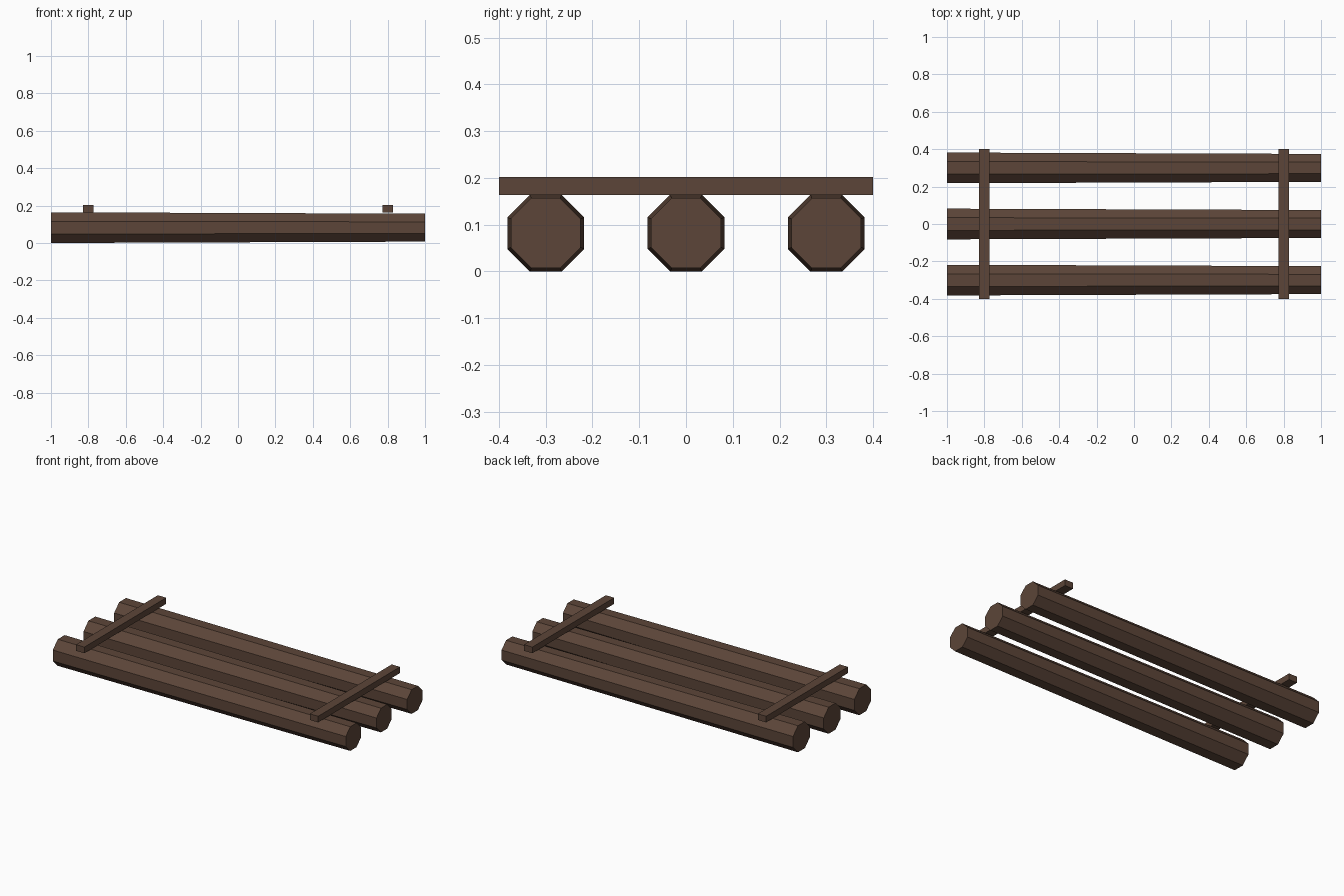
import bpy
import bmesh
from math import radians, cos
from mathutils import Matrix

if "Cube" in bpy.data.objects:
    bpy.data.objects.remove(bpy.data.objects["Cube"], do_unlink=True)

wood = bpy.data.materials.new("dark brown wood")
wood.use_nodes = True
wood.diffuse_color = (0.107, 0.06, 0.04, 1)
wood.node_tree.nodes["Principled BSDF"].inputs["Base Color"].default_value = wood.diffuse_color

LOG_HALF = 0.082      # half height of the thick log end
TAPER = 0.91          # thin end relative to thick end
BAR_HEIGHT = 0.038


def add_object(name, bm, location):
    mesh = bpy.data.meshes.new(name)
    bm.to_mesh(mesh)
    bm.free()
    mesh.materials.append(wood)
    obj = bpy.data.objects.new(name, mesh)
    obj.location = location
    bpy.context.collection.objects.link(obj)


def add_log(name, y):
    # Eight-sided tapered trunk lying along x, with a flat side on top
    radius = LOG_HALF / cos(radians(22.5))
    turn = Matrix.Rotation(radians(90), 4, "Y") @ Matrix.Rotation(radians(22.5), 4, "Z")
    bm = bmesh.new()
    bmesh.ops.create_cone(bm, cap_ends=True, segments=8, radius1=radius,
                          radius2=radius * TAPER, depth=2, matrix=turn)
    add_object(name, bm, (0, y, LOG_HALF))


def add_bar(name, x):
    # Square-edged batten lying across the logs
    bm = bmesh.new()
    bmesh.ops.create_cube(bm, size=1, matrix=Matrix.Diagonal((0.057, 0.8, BAR_HEIGHT, 1)))
    add_object(name, bm, (x, 0, 2 * LOG_HALF + BAR_HEIGHT / 2))


for name, y in (("front_log", -0.3), ("middle_log", 0), ("back_log", 0.3)):
    add_log(name, y)

for name, x in (("right_crossbar", -0.8), ("left_crossbar", 0.8)):
    add_bar(name, x)
